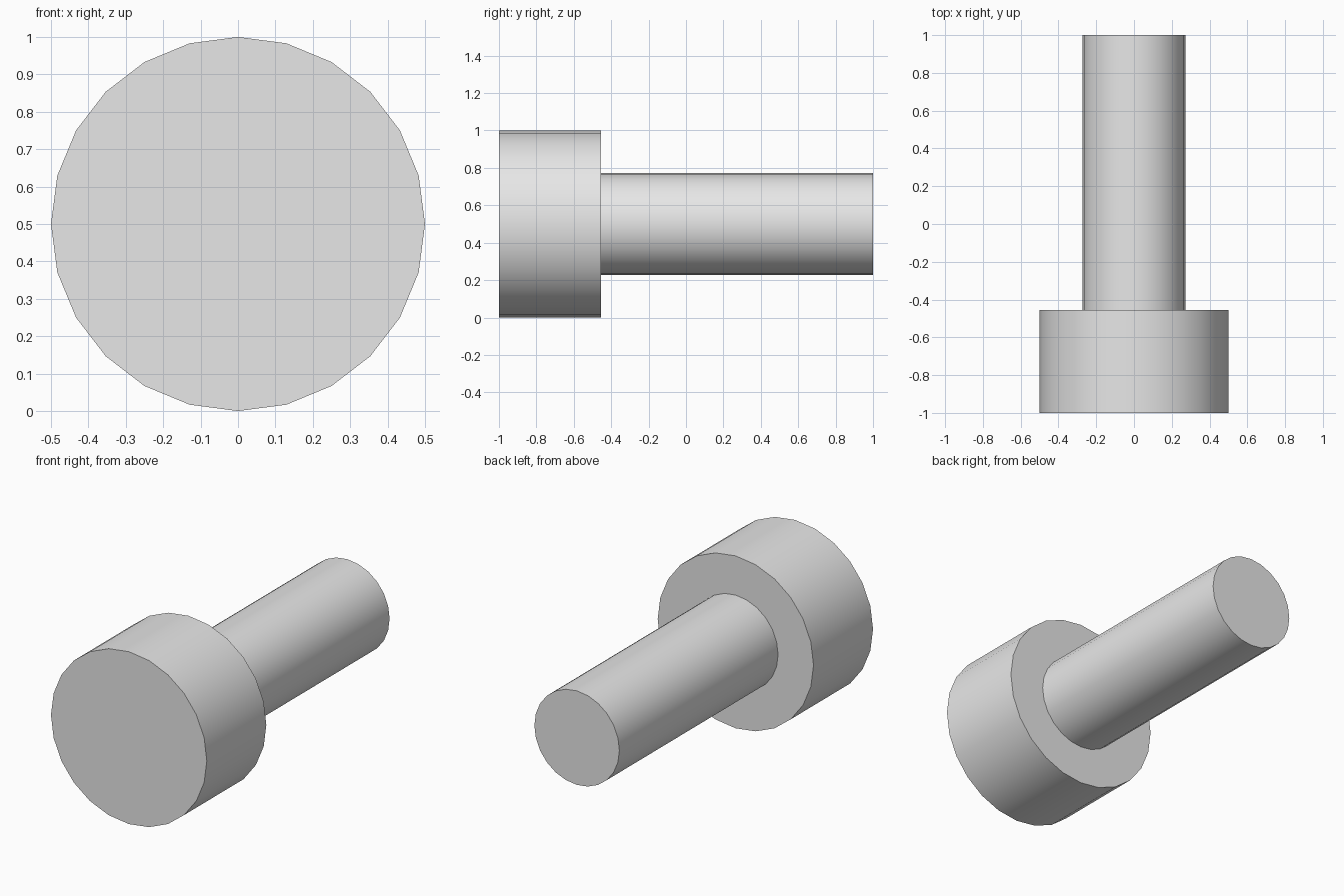
import bpy
import bmesh
from math import radians
from mathutils import Matrix, Vector

SIDES = 24
HEAD_RADIUS = 0.5
SHAFT_RADIUS = 0.2727
STEP_Y = -0.4545  # where the head meets the shaft

cube = bpy.data.objects.get("Cube")
if cube:
    bpy.data.objects.remove(cube, do_unlink=True)

# Plain grey metal
grey = bpy.data.materials.new("light_grey")
grey.use_nodes = True
color = (0.8, 0.8, 0.8, 1)
grey.diffuse_color = color
grey.node_tree.nodes["Principled BSDF"].inputs["Base Color"].default_value = color

# Head: a cylinder lying along y, with a vertex at the top
bm = bmesh.new()
lay_down = Matrix.Translation((0, (STEP_Y - 1) / 2, HEAD_RADIUS)) @ Matrix.Rotation(radians(90), 4, "X")
bmesh.ops.create_cone(bm, cap_ends=True, segments=SIDES, radius1=HEAD_RADIUS,
                      radius2=HEAD_RADIUS, depth=STEP_Y + 1, matrix=lay_down)

# Shaft: shrink an extruded copy of the back cap, then pull it out to the end
back = max(bm.faces, key=lambda f: f.calc_center_median().y)
scale = SHAFT_RADIUS / HEAD_RADIUS
centre = Matrix.Translation((0, 0, -HEAD_RADIUS))
for shrink, length in ((scale, 0), (1, 1 - STEP_Y)):
    back = bmesh.ops.extrude_discrete_faces(bm, faces=[back])["faces"][0]
    bmesh.ops.scale(bm, vec=(shrink, 1, shrink), space=centre, verts=back.verts)
    bmesh.ops.translate(bm, vec=Vector((0, length, 0)), verts=back.verts)

bmesh.ops.recalc_face_normals(bm, faces=bm.faces)
mesh = bpy.data.meshes.new("bolt")
bm.to_mesh(mesh)
bm.free()
mesh.materials.append(grey)

bolt = bpy.data.objects.new("bolt", mesh)
bpy.context.collection.objects.link(bolt)

# Round sides smooth, rims sharp
bpy.ops.object.select_all(action="DESELECT")
bolt.select_set(True)
bpy.context.view_layer.objects.active = bolt
bpy.ops.object.shade_smooth_by_angle(angle=radians(30))
